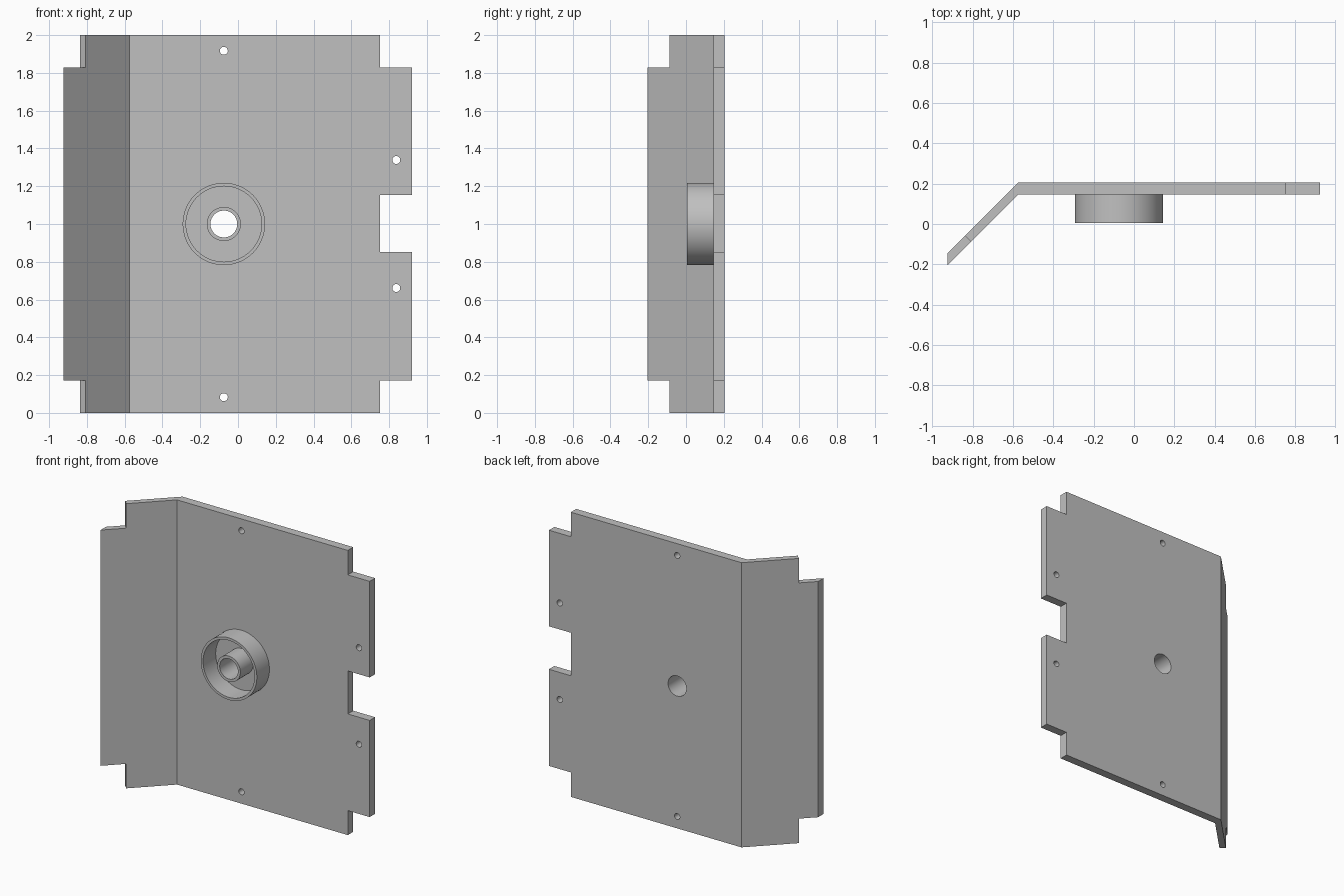
import bpy, bmesh, math
from mathutils import Matrix, Vector

cube = bpy.data.objects.get("Cube")
if cube:
    bpy.data.objects.remove(cube, do_unlink=True)

grey = bpy.data.materials.new("light_grey_metal")
grey.use_nodes = True
grey.diffuse_color = (0.53, 0.53, 0.53, 1)
grey.node_tree.nodes["Principled BSDF"].inputs["Base Color"].default_value = grey.diffuse_color

FRONT, BACK = 0.145, 0.205     # faces of the main plate
FOLD, LEFT, RIGHT = -0.575, -0.925, 0.922
HUB = Vector((-0.075, 0, 1))
HOLE_R = 0.071


def finish(name, bm):
    bmesh.ops.recalc_face_normals(bm, faces=bm.faces)
    mesh = bpy.data.meshes.new(name)
    bm.to_mesh(mesh)
    bm.free()
    mesh.materials.append(grey)
    obj = bpy.data.objects.new(name, mesh)
    bpy.context.collection.objects.link(obj)
    return obj


def activate(obj):
    bpy.ops.object.select_all(action='DESELECT')
    obj.select_set(True)
    bpy.context.view_layer.objects.active = obj


def add_box(bm, centre, size, angle=0):
    m = (Matrix.Translation(centre) @ Matrix.Rotation(angle, 4, 'Z')
         @ Matrix.Diagonal((*size, 1)))
    bmesh.ops.create_cube(bm, size=1, matrix=m)


def add_drill(bm, x, z, r, sides):
    m = Matrix.Translation((x, BACK, z)) @ Matrix.Rotation(math.pi / 2, 4, 'X')
    bmesh.ops.create_cone(bm, cap_ends=True, segments=sides, radius1=r,
                          radius2=r, depth=0.3, matrix=m)


# Bent plate: folded cross-section extruded upward
drop = FOLD - LEFT
section = [(RIGHT, FRONT), (RIGHT, BACK), (FOLD, BACK), (LEFT, BACK - drop),
           (LEFT, FRONT - drop), (FOLD, FRONT)]
bm = bmesh.new()
base = bm.faces.new([bm.verts.new((x, y, 0)) for x, y in section])
up = bmesh.ops.extrude_face_region(bm, geom=[base])["geom"]
bmesh.ops.translate(bm, vec=(0, 0, 2), verts=[v for v in up if isinstance(v, bmesh.types.BMVert)])
plate = finish("bent_plate", bm)

# Notches and drilled holes
bm = bmesh.new()
notch = 0.172
for z in (0, 2):
    add_box(bm, (0.752 + 0.2, BACK, z), (0.4, 0.4, 2 * notch))
    # flange notch is cut square to the sloping flange
    out = Vector((-1, -1, 0)).normalized()
    add_box(bm, Vector((-0.825, -0.07, z)) + out * 0.2, (0.4, 0.3, 2 * notch), math.pi / 4)
add_box(bm, (0.952, BACK, 1.002), (0.4, 0.4, 0.302))
add_drill(bm, HUB.x, HUB.z, HOLE_R, 64)
for side in (-1, 1):
    add_drill(bm, HUB.x, 1 + side * 0.917, 0.021, 32)
    add_drill(bm, 0.838, 1 + side * 0.339, 0.021, 32)
cutter = finish("plate_cutter", bm)
cutter.hide_render = True

mod = plate.modifiers.new("cutouts", 'BOOLEAN')
mod.operation = 'DIFFERENCE'
mod.solver = 'EXACT'
mod.object = cutter
activate(plate)
bpy.ops.object.modifier_apply(modifier=mod.name)
bpy.data.objects.remove(cutter, do_unlink=True)
bpy.ops.object.shade_smooth_by_angle(angle=math.radians(30))


# Hub: an outer collar and an inner tube standing on the plate
def sleeve(name, outer, inner, tip=0.005, sides=64):
    bm = bmesh.new()
    rings = []
    for r, y in ((outer, FRONT), (outer, tip), (inner, tip), (inner, FRONT)):
        turn = [2 * math.pi * i / sides for i in range(sides)]
        rings.append([bm.verts.new(HUB + Vector((r * math.cos(a), y, r * math.sin(a))))
                      for a in turn])
    for a, b in zip(rings, rings[1:]):
        for i in range(sides):
            j = (i + 1) % sides
            bm.faces.new((a[i], a[j], b[j], b[i]))
    obj = finish(name, bm)
    # an open shell: make the outer wall face outward
    wall = obj.data.polygons[0]
    if wall.normal.dot(wall.center - HUB) < 0:
        obj.data.flip_normals()
    activate(obj)
    bpy.ops.object.shade_smooth_by_angle(angle=math.radians(30))


sleeve("hub_collar", 0.218, 0.2)
sleeve("hub_tube", 0.09, HOLE_R)
